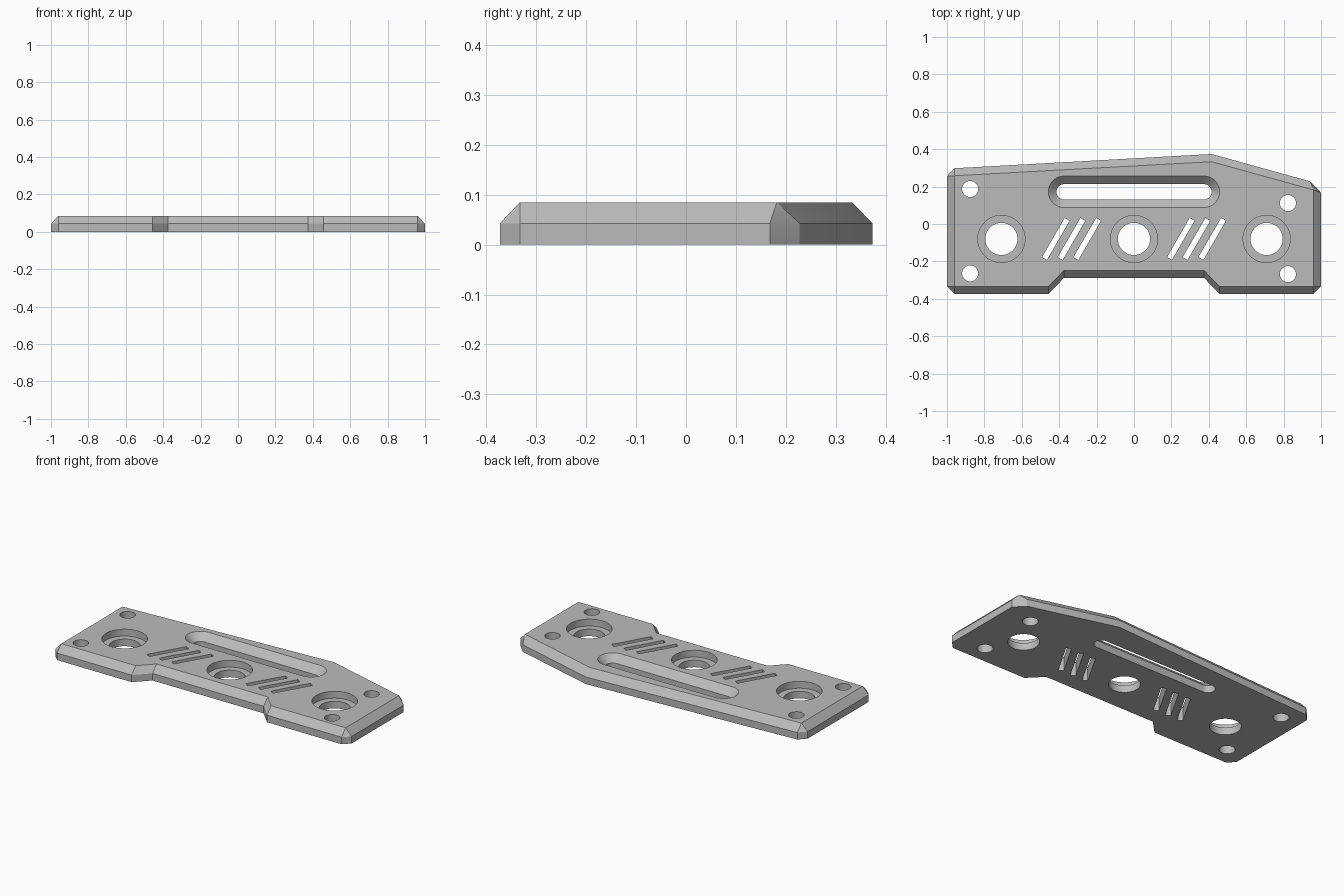
import bpy, bmesh
from math import cos, sin, pi, radians

cube = bpy.data.objects.get("Cube")
if cube:
    bpy.data.objects.remove(cube)

HEIGHT, MID = 0.085, 0.043
LOW, HIGH = -0.1, 0.2      # cutters reach past both faces
HOLE_Y = -0.08

metal = bpy.data.materials.new("plain grey")
metal.use_nodes = True
grey = (0.5, 0.5, 0.5, 1)
metal.diffuse_color = grey
metal.node_tree.nodes["Principled BSDF"].inputs["Base Color"].default_value = grey


def loft(bm, sections):
    """Closed solid through (z, outline) sections with equal point counts."""
    rings = [[bm.verts.new((x, y, z)) for x, y in pts] for z, pts in sections]
    n = len(rings[0])
    for a, b in zip(rings, rings[1:]):
        for i in range(n):
            j = (i + 1) % n
            bm.faces.new((a[i], a[j], b[j], b[i]))
    bm.faces.new(rings[0][::-1])
    bm.faces.new(rings[-1])


def make_object(name, bm):
    bmesh.ops.remove_doubles(bm, verts=bm.verts, dist=0.0005)
    bmesh.ops.recalc_face_normals(bm, faces=bm.faces)
    mesh = bpy.data.meshes.new(name)
    bm.to_mesh(mesh)
    bm.free()
    mesh.materials.append(metal)
    obj = bpy.data.objects.new(name, mesh)
    bpy.context.collection.objects.link(obj)
    return obj


def stadium(cx, cy, r, half=0, n=32):
    """Circle, or a rounded slot when half is above zero."""
    pts = []
    for side, start in ((1, -pi / 2), (-1, pi / 2)):
        count = n + 1 if half else n
        for i in range(count):
            t = start + pi * i / n
            pts.append((cx + side * half + r * cos(t), cy + r * sin(t)))
    return pts


# Plate: straight lower wall, then a bevel up to the smaller top outline
outline = [(-1, -0.333), (-0.96, -0.373), (-0.457, -0.373), (-0.375, -0.289),
           (0.375, -0.289), (0.457, -0.373), (0.96, -0.373), (1, -0.333),
           (1, 0.168), (0.942, 0.228), (0.415, 0.374), (-0.96, 0.298), (-1, 0.256)]
top = [(-0.96, -0.333), (-0.96, -0.333), (-0.457, -0.333), (-0.375, -0.249),
       (0.375, -0.249), (0.457, -0.333), (0.96, -0.333), (0.96, -0.333),
       (0.96, 0.182), (0.96, 0.182), (0.415, 0.333), (-0.96, 0.258), (-0.96, 0.258)]
bm = bmesh.new()
loft(bm, [(0, outline), (MID, outline), (HEIGHT, top)])
plate = make_object("plate", bm)

# All openings in one cutter
bm = bmesh.new()

# Three stepped bores
for x in (-0.709, 0, 0.709):
    small, large = (stadium(x, HOLE_Y, r) for r in (0.086, 0.126))
    loft(bm, [(LOW, small), (MID, small), (MID, large), (HIGH, large)])

# Long slot with a sloped rim
narrow, wide = (stadium(0, 0.172, r, 0.374) for r in (0.041, 0.084))
loft(bm, [(LOW, narrow), (MID, narrow), (HEIGHT, wide), (HIGH, wide)])

# Corner screw holes
for x, y in ((-0.876, 0.187), (-0.876, -0.264), (0.823, 0.112), (0.823, -0.268)):
    hole = stadium(x, y, 0.043)
    loft(bm, [(LOW, hole), (HIGH, hole)])

# Two groups of slanted vents
ca, sa = cos(radians(60)), sin(radians(60))
for side in (-1, 1):
    for step in (-1, 0, 1):
        cx = side * 0.334 + step * 0.084
        slit = [(cx + u * ca - v * sa, HOLE_Y + u * sa + v * ca)
                for u, v in ((-0.121, -0.015), (0.121, -0.015),
                             (0.121, 0.015), (-0.121, 0.015))]
        loft(bm, [(LOW, slit), (HIGH, slit)])
cutter = make_object("opening_cutter", bm)
cutter.hide_render = True

# Cut the openings and finish the shading
bpy.ops.object.select_all(action="DESELECT")
plate.select_set(True)
bpy.context.view_layer.objects.active = plate
cut = plate.modifiers.new("openings", "BOOLEAN")
cut.operation = "DIFFERENCE"
cut.solver = "EXACT"
cut.object = cutter
bpy.ops.object.modifier_apply(modifier=cut.name)
bpy.data.objects.remove(cutter)
bpy.ops.object.shade_smooth_by_angle(angle=radians(30))
